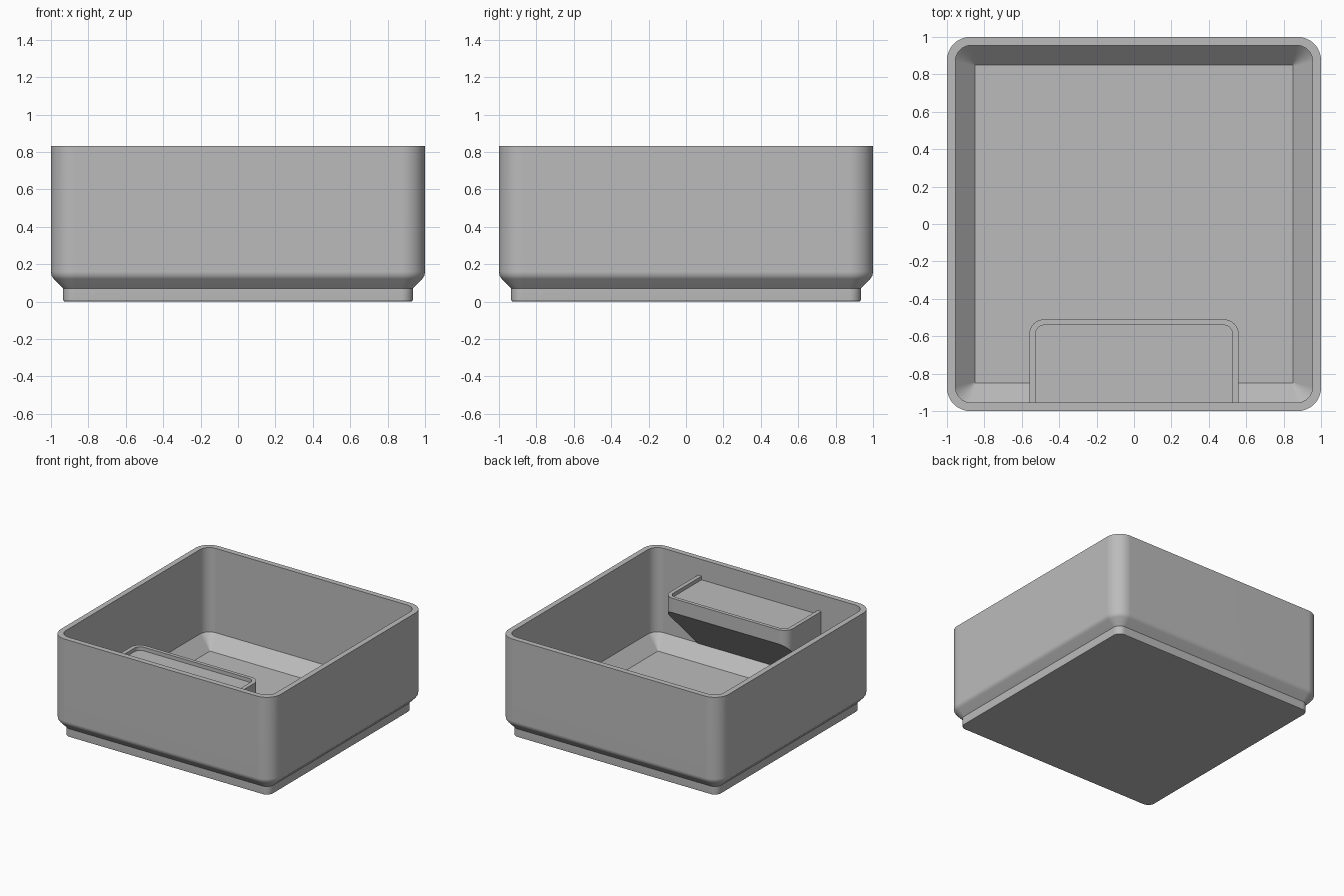
import bpy, bmesh
from math import cos, sin, pi, radians

cube = bpy.data.objects.get("Cube")
if cube:
    bpy.data.objects.remove(cube, do_unlink=True)

grey = bpy.data.materials.new("plain grey")
grey.use_nodes = True
COLOUR = (0.5, 0.5, 0.5, 1)
grey.diffuse_color = COLOUR
grey.node_tree.nodes["Principled BSDF"].inputs["Base Color"].default_value = COLOUR


def corner(cx, cy, r, start, steps=10):
    """Quarter arc, anticlockwise from the start angle."""
    return [(cx + r * cos(start + pi / 2 * i / steps),
             cy + r * sin(start + pi / 2 * i / steps)) for i in range(steps + 1)]


def rounded_square(half, r):
    c = half - r
    pts = []
    for i, (sx, sy) in enumerate([(1, 1), (-1, 1), (-1, -1), (1, -1)]):
        pts += corner(sx * c, sy * c, r, i * pi / 2)
    return pts


def loft(name, rings):
    """Skin a stack of equal-length point rings and cap both ends."""
    bm = bmesh.new()
    loops = [[bm.verts.new(p) for p in ring] for ring in rings]
    for a, b in zip(loops, loops[1:]):
        for i in range(len(a)):
            j = (i + 1) % len(a)
            bm.faces.new((a[i], a[j], b[j], b[i]))
    bm.faces.new(loops[0][::-1])
    bm.faces.new(loops[-1])
    bmesh.ops.recalc_face_normals(bm, faces=bm.faces)
    mesh = bpy.data.meshes.new(name)
    bm.to_mesh(mesh)
    bm.free()
    mesh.materials.append(grey)
    obj = bpy.data.objects.new(name, mesh)
    bpy.context.collection.objects.link(obj)
    bpy.ops.object.select_all(action='DESELECT')
    obj.select_set(True)
    bpy.context.view_layer.objects.active = obj
    bpy.ops.object.shade_smooth_by_angle(angle=radians(30))
    weighted = obj.modifiers.new("even shading", 'WEIGHTED_NORMAL')
    weighted.keep_sharp = True
    return obj


# Open bin: (half width, corner radius, height), up the outside, down the inside
bin_profile = [
    (0.925, 0.05, 0), (0.932, 0.057, 0.003), (0.935, 0.06, 0.01),
    (0.935, 0.06, 0.07), (0.985, 0.11, 0.122), (0.996, 0.121, 0.138),
    (1, 0.125, 0.16), (1, 0.125, 0.833),
    (0.955, 0.085, 0.833), (0.955, 0.085, 0.14), (0.85, 0.004, 0.035),
]
loft("bin_body", [[(x, y, z) for x, y in rounded_square(h, r)]
                  for h, r, z in bin_profile])


# Shelf on the front wall, with a raised lip and a sloping underside
WALL_Y = -0.975
SHELF_TOP, RECESS = 0.697, 0.667


def shelf_outline(half, back, r):
    return ([(half, WALL_Y)] + corner(half - r, back - r, r, 0)
            + corner(r - half, back - r, r, pi / 2) + [(-half, WALL_Y)])


outer = shelf_outline(0.56, -0.51, 0.08)
inner = shelf_outline(0.527, -0.54, 0.05)
loft("label_shelf", [
    [(x, y, y + 1.09) for x, y in outer],
    [(x, y, SHELF_TOP) for x, y in outer],
    [(x, y, SHELF_TOP) for x, y in inner],
    [(x, y, RECESS) for x, y in inner],
])
